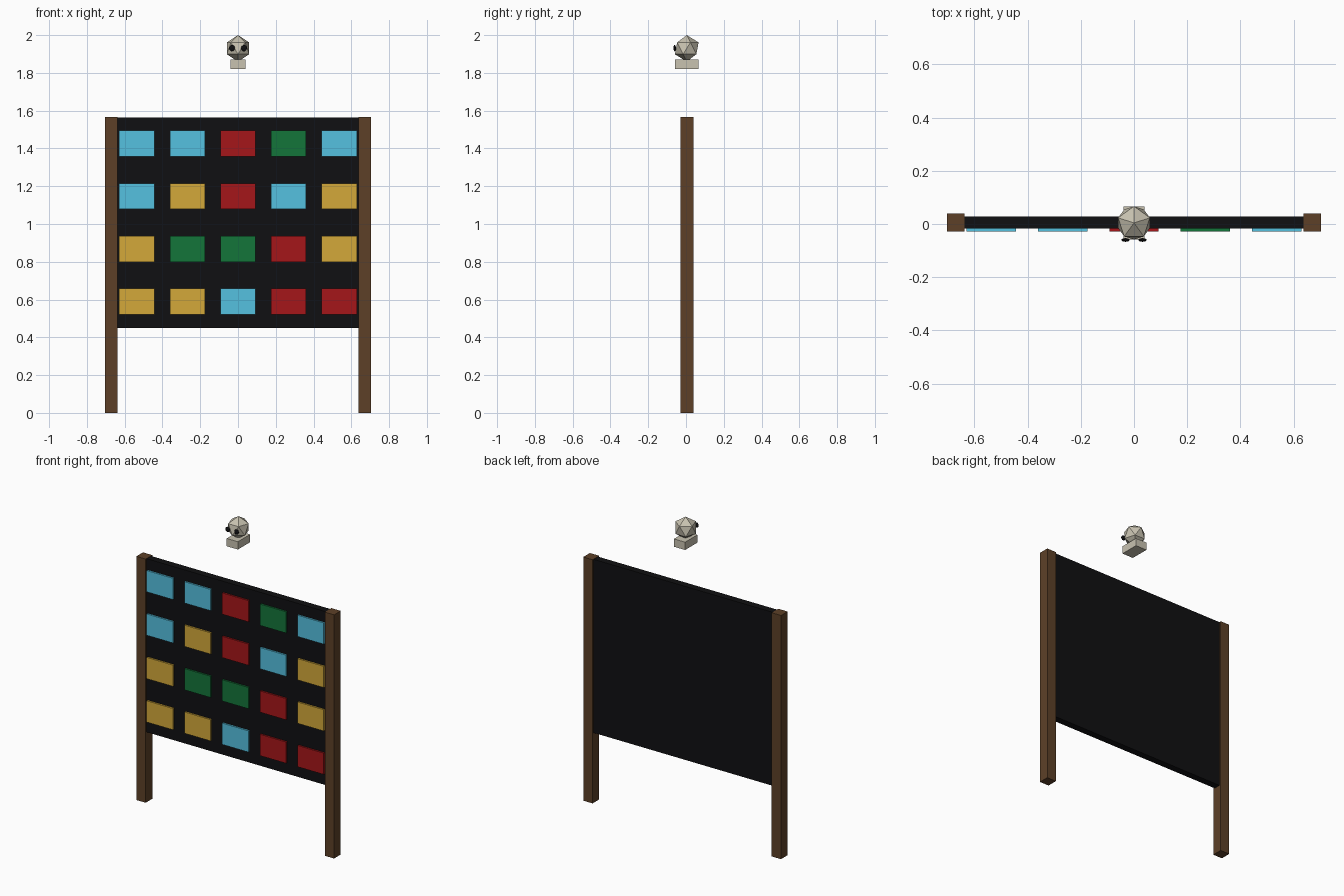
import bpy
from math import radians

if "Cube" in bpy.data.objects:
    bpy.data.objects.remove(bpy.data.objects["Cube"])


def material(name, hex_rgb):
    def linear(c):
        return c / 12.92 if c <= 0.04045 else ((c + 0.055) / 1.055) ** 2.4
    mat = bpy.data.materials.new(name)
    rgb = [linear(int(hex_rgb[i:i + 2], 16) / 255) for i in (0, 2, 4)]
    mat.diffuse_color = (*rgb, 1)
    mat.use_nodes = True
    mat.node_tree.nodes["Principled BSDF"].inputs["Base Color"].default_value = mat.diffuse_color
    return mat


WOOD = material("wood", "5D4027")
BLACK = material("black", "101012")
STONE = material("pale_stone", "C8C2B0")
CARDS = {
    "C": material("light_blue", "55C1E0"),
    "R": material("red", "A51619"),
    "G": material("green", "14753A"),
    "Y": material("yellow", "D3A93A"),
}


def finish(name, scale, mat):
    obj = bpy.context.object
    obj.name = name
    obj.scale = scale
    obj.data.materials.append(mat)
    bpy.ops.object.transform_apply(location=False, rotation=True, scale=True)
    return obj


def box(name, center, size, mat):
    bpy.ops.mesh.primitive_cube_add(size=1, location=center)
    return finish(name, size, mat)


def ball(name, center, radii, mat, subdivisions=1, turn=0):
    bpy.ops.mesh.primitive_ico_sphere_add(
        subdivisions=subdivisions, radius=1, location=center, rotation=(0, 0, turn))
    return finish(name, radii, mat)


MID_Y = 0.0055  # centre plane of the board and posts

# Board and its two posts
box("board", (0, MID_Y, 1.007), (1.274, 0.045, 1.115), BLACK)
for side, label in ((-1, "left"), (1, "right")):
    box(f"{label}_post", (side * 0.67, MID_Y, 0.783), (0.066, 0.067, 1.566), WOOD)

# Coloured cards, top row first
for r, row in enumerate(("CCRGC", "CYRCY", "YGGRY", "YYCRR")):
    for c, key in enumerate(row):
        box(f"card_{r + 1}_{c + 1}",
            ((c - 2) * 0.268, -0.022, 1.426 - r * 0.279),
            (0.186, 0.013, 0.137), CARDS[key])

# Floating head on a small block
box("neck_block", (0, 0.004, 1.845), (0.08, 0.124, 0.05), STONE)
ball("head", (0, 0.004, 1.93), (0.07, 0.07, 0.07), STONE, turn=radians(90))

# Flattened eyes on the front of the head
for side, label in ((-1, "left"), (1, "right")):
    ball(f"{label}_eye", (side * 0.032, -0.06, 1.931), (0.016, 0.007, 0.017), BLACK, 2)
